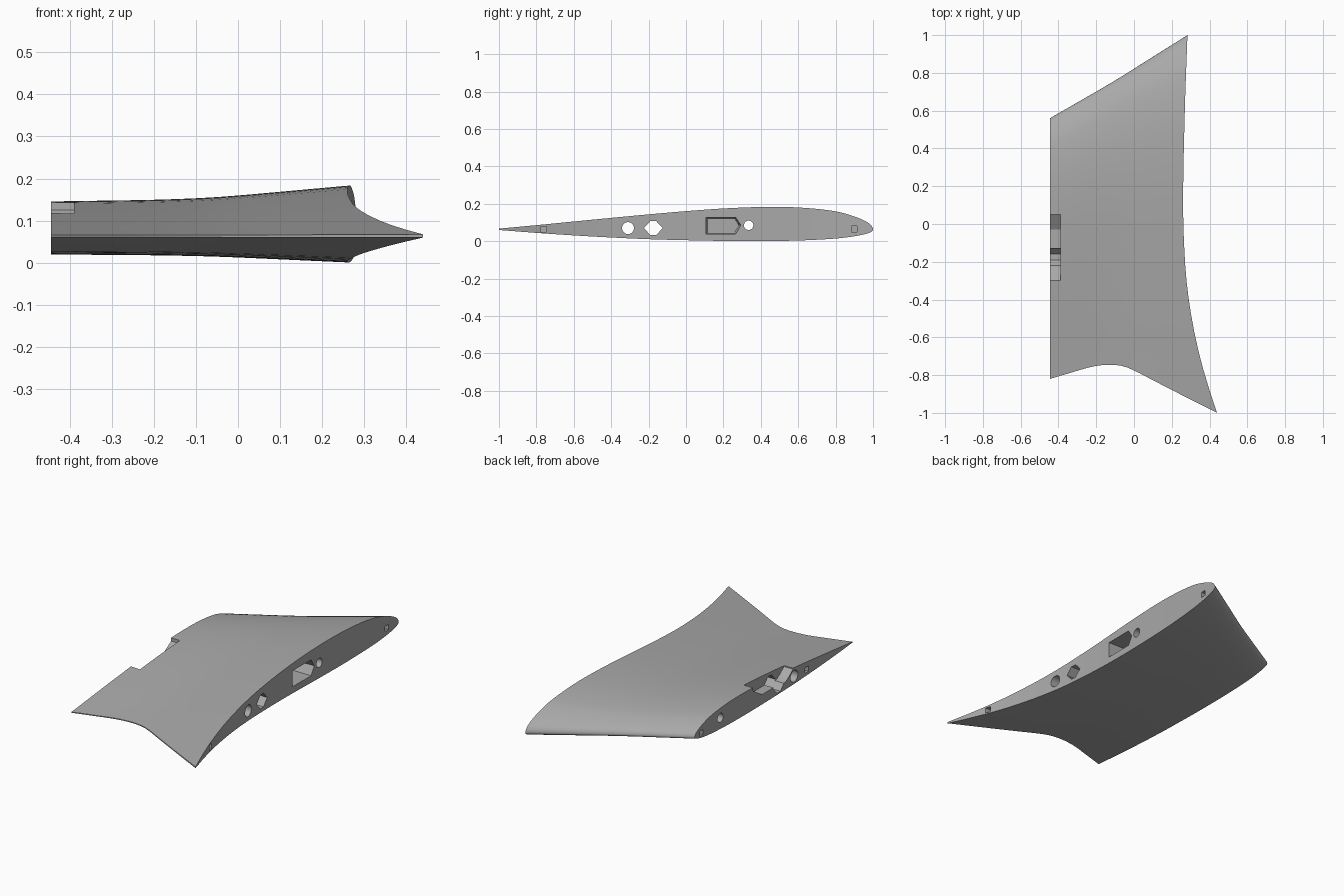
import bpy, bmesh, math

if "Cube" in bpy.data.objects:
    bpy.data.objects.remove(bpy.data.objects["Cube"])


def curve(pts, v):
    """Smooth interpolation through (key, value) points."""
    n = len(pts)
    i = 0
    while i < n - 2 and v > pts[i + 1][0]:
        i += 1

    def slope(k):
        a, b = pts[max(k - 1, 0)], pts[min(k + 1, n - 1)]
        return (b[1] - a[1]) / (b[0] - a[0])
    (x0, y0), (x1, y1) = pts[i], pts[i + 1]
    h = x1 - x0
    t = (v - x0) / h
    return ((2*t**3 - 3*t*t + 1) * y0 + (t**3 - 2*t*t + t) * h * slope(i)
            + (3*t*t - 2*t**3) * y1 + (t**3 - t*t) * h * slope(i + 1))


# Airfoil heights per chord fraction
upper = [(0, 0), (.012, .018), (.047, .035), (.1, .0505), (.205, .062), (.31, .0635), (.416, .0595),
         (.52, .052), (.626, .0426), (.727, .0325), (.825, .022), (.918, .0115), (1, .0025)]
lower = [(0, 0), (.012, -.0095), (.047, -.0179), (.1, -.0247), (.205, -.0305), (.31, -.0322),
         (.416, -.0318), (.52, -.0298), (.626, -.0268), (.727, -.0218), (.825, -.0157), (.918, -.0085), (1, -.001)]
upper = [(math.sqrt(u), z) for u, z in upper]
lower = [(math.sqrt(u), z) for u, z in lower]

# Planform edges and the curved outer end
lead = [(-.445, .56), (-.28, .655), (-.1, .76), (.09, .879), (.283, 1.0), (.5, 1.136)]
trail = [(-.445, -.82), (-.33, -.786), (-.22, -.755), (-.13, -.745), (-.06, -.752), (0, -.775),
         (.1, -.827), (.25, -.904), (.44, -1.0), (.6, -1.08)]
end = [(-1.05, .457), (-1, .44), (-.8, .375), (-.6, .325), (-.4, .29), (-.2, .27), (.1, .26), (.6, .269), (1, .283)]
thick = [(-.445, .95), (-.1, .95), (.25, 1.0), (.6, 1.04)]
ROOT = -.445


def y_at(u, x):
    a, b = curve(lead, x), curve(trail, x)
    return a + (b - a) * u


def point(s, side, t):
    u = s * s
    x = .3
    for _ in range(20):
        x = curve(end, y_at(u, x))
    x = ROOT + (x - ROOT) * t
    chord = curve(lead, x) - curve(trail, x)
    return (x, y_at(u, x), .062 + curve(side, s) * chord * curve(thick, x))


def make_object(name, bm):
    bmesh.ops.recalc_face_normals(bm, faces=bm.faces)
    me = bpy.data.meshes.new(name)
    bm.to_mesh(me)
    bm.free()
    ob = bpy.data.objects.new(name, me)
    bpy.context.collection.objects.link(ob)
    return ob


# Wing panel skin with closed ends
N, M = 40, 26
bm = bmesh.new()
rows = []
for j in range(M + 1):
    t = j / M
    top = [bm.verts.new(point(i / N, upper, t)) for i in range(N + 1)]
    bot = [top[0]] + [bm.verts.new(point(i / N, lower, t)) for i in range(1, N + 1)]
    rows.append((top, bot))
for (ta, ba), (tb, bb) in zip(rows, rows[1:]):
    for i in range(N):
        bm.faces.new((ta[i], ta[i + 1], tb[i + 1], tb[i]))
        bm.faces.new((ba[i], bb[i], bb[i + 1], ba[i + 1]))
    bm.faces.new((ta[N], ba[N], bb[N], tb[N]))
for top, bot in (rows[0], rows[-1]):
    bm.faces.new((top[0], top[1], bot[1]))
    for i in range(1, N):
        bm.faces.new((top[i], top[i + 1], bot[i + 1], bot[i]))
wing = make_object("wing_panel", bm)


def prism(name, poly, x0, x1, taper=1.0):
    """Cutter running along x, tapered towards x0."""
    bm = bmesh.new()
    cy = sum(p[0] for p in poly) / len(poly)
    cz = sum(p[1] for p in poly) / len(poly)
    a = [bm.verts.new((x0, cy + (y - cy) * taper, cz + (z - cz) * taper)) for y, z in poly]
    b = [bm.verts.new((x1, y, z)) for y, z in poly]
    bm.faces.new(a)
    bm.faces.new(b)
    for i in range(len(poly)):
        k = (i + 1) % len(poly)
        bm.faces.new((a[i], a[k], b[k], b[i]))
    ob = make_object(name, bm)
    ob.hide_render = True
    return ob


def circle(y, z, r, n=32):
    return [(y + r * math.cos(2 * math.pi * i / n), z + r * math.sin(2 * math.pi * i / n)) for i in range(n)]


def square(y, z, r=.015):
    return [(y - r, z - r), (y + r, z - r), (y + r, z + r), (y - r, z + r)]


diamond = [(-.225, .07), (-.19, .108), (-.16, .108), (-.125, .07), (-.16, .032), (-.19, .032)]
pocket = [(.095, .035), (.095, .132), (.272, .132), (.302, .085), (.272, .035)]
notch = [(.05, .25), (.05, .125), (-.03, .075), (-.15, .075), (-.18, .06), (-.235, .066),
         (-.265, .085), (-.3, .112), (-.3, .25)]

cutters = [
    prism("rear_rod_hole", circle(-.31, .07, .032), -.6, .6),
    prism("diamond_hole", diamond, -.6, .6),
    prism("front_rod_hole", circle(.335, .085, .025), -.6, .6),
    prism("spar_pocket", pocket, -.1, .6, .8),
    prism("rear_pin_end", square(-.76, .064), .335, .6),
    prism("front_pin_end", square(.9, .065), .245, .6),
    prism("rear_pin_root", square(-.42, .064), -.6, -.415),
    prism("front_pin_root", square(.5, .064), -.6, -.415),
    prism("root_notch", notch, -.6, -.39),
]

# Cut the sockets, then drop the cutters
for c in cutters:
    m = wing.modifiers.new(c.name, 'BOOLEAN')
    m.operation = 'DIFFERENCE'
    m.solver = 'EXACT'
    m.object = c
bpy.context.view_layer.update()
dg = bpy.context.evaluated_depsgraph_get()
wing_mesh = bpy.data.meshes.new_from_object(wing.evaluated_get(dg))
wing.modifiers.clear()
wing.data = wing_mesh
for c in cutters:
    bpy.data.objects.remove(c)

grey = bpy.data.materials.new("grey")
grey.diffuse_color = (.4, .4, .4, 1)
grey.use_nodes = True
grey.node_tree.nodes["Principled BSDF"].inputs["Base Color"].default_value = grey.diffuse_color
wing.data.materials.clear()
wing.data.materials.append(grey)

bpy.context.view_layer.objects.active = wing
wing.select_set(True)
bpy.ops.object.shade_smooth_by_angle(angle=math.radians(30))
